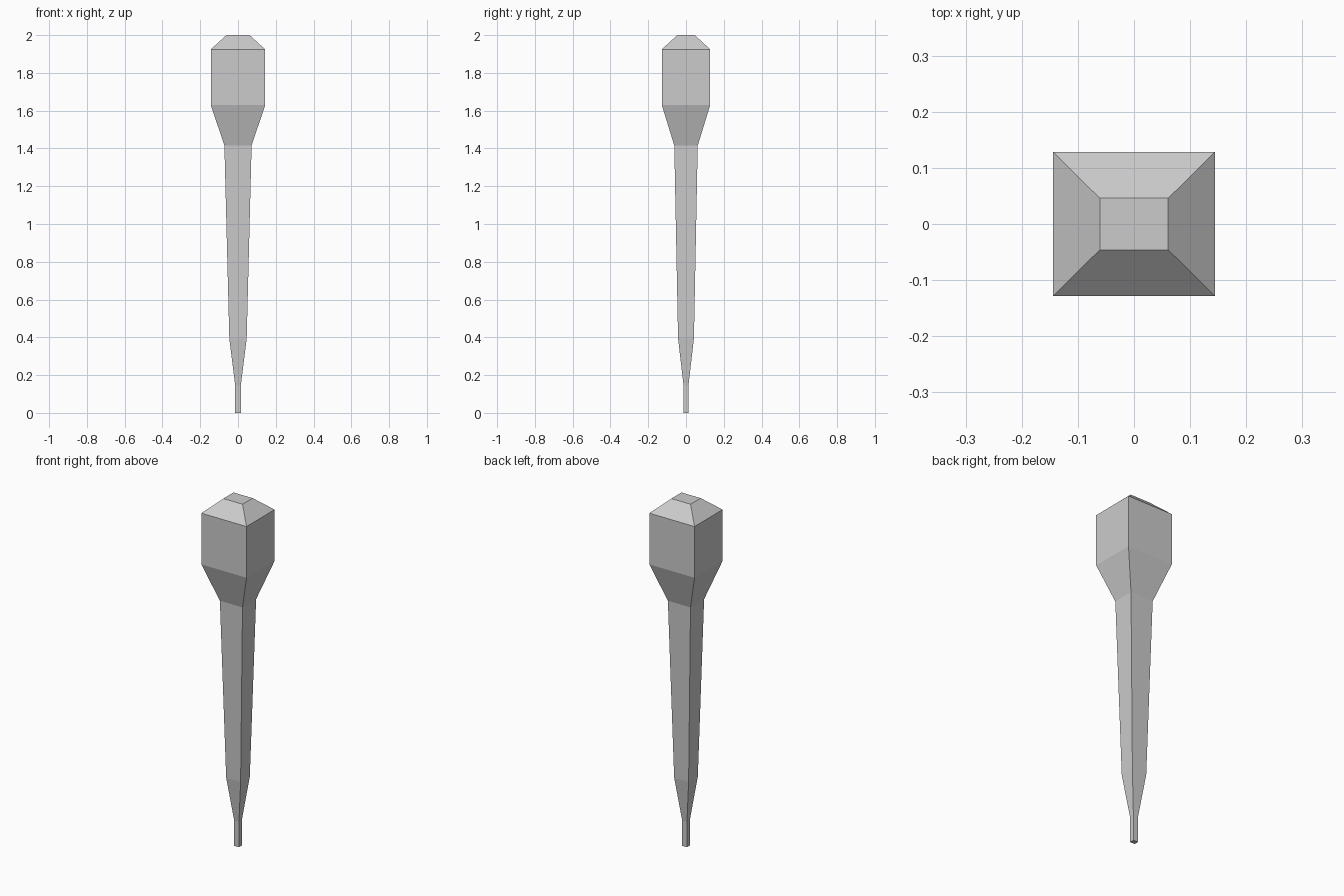
import bpy
import bmesh

cube = bpy.data.objects.get("Cube")
if cube:
    bpy.data.objects.remove(cube, do_unlink=True)

# Plain grey material
grey = bpy.data.materials.new("plain_grey")
grey.use_nodes = True
colour = (0.6, 0.6, 0.6, 1)
grey.diffuse_color = colour
grey.node_tree.nodes["Principled BSDF"].inputs["Base Color"].default_value = colour

# Rectangular cross-sections from tip to cap: height, half width, half depth
SECTIONS = [
    (0.0, 0.015, 0.013),
    (0.145, 0.015, 0.013),
    (0.395, 0.046, 0.042),
    (1.415, 0.072, 0.062),
    (1.63, 0.144, 0.128),
    (1.925, 0.144, 0.128),
    (2.0, 0.061, 0.046),
]
CORNERS = [(-1, -1), (1, -1), (1, 1), (-1, 1)]


def loft(name, sections, material):
    """Join the rectangles into one closed, flat-faced body."""
    bm = bmesh.new()
    rings = [[bm.verts.new((sx * w, sy * d, z)) for sx, sy in CORNERS]
             for z, w, d in sections]
    for low, high in zip(rings, rings[1:]):
        for i in range(4):
            j = (i + 1) % 4
            bm.faces.new((low[i], low[j], high[j], high[i]))
    bm.faces.new(rings[0][::-1])
    bm.faces.new(rings[-1])
    bmesh.ops.recalc_face_normals(bm, faces=bm.faces)
    mesh = bpy.data.meshes.new(name)
    bm.to_mesh(mesh)
    bm.free()
    mesh.materials.append(material)
    obj = bpy.data.objects.new(name, mesh)
    bpy.context.collection.objects.link(obj)
    return obj


# Tapered shaft with a flared, chamfered head
loft("tapered_post", SECTIONS, grey)
